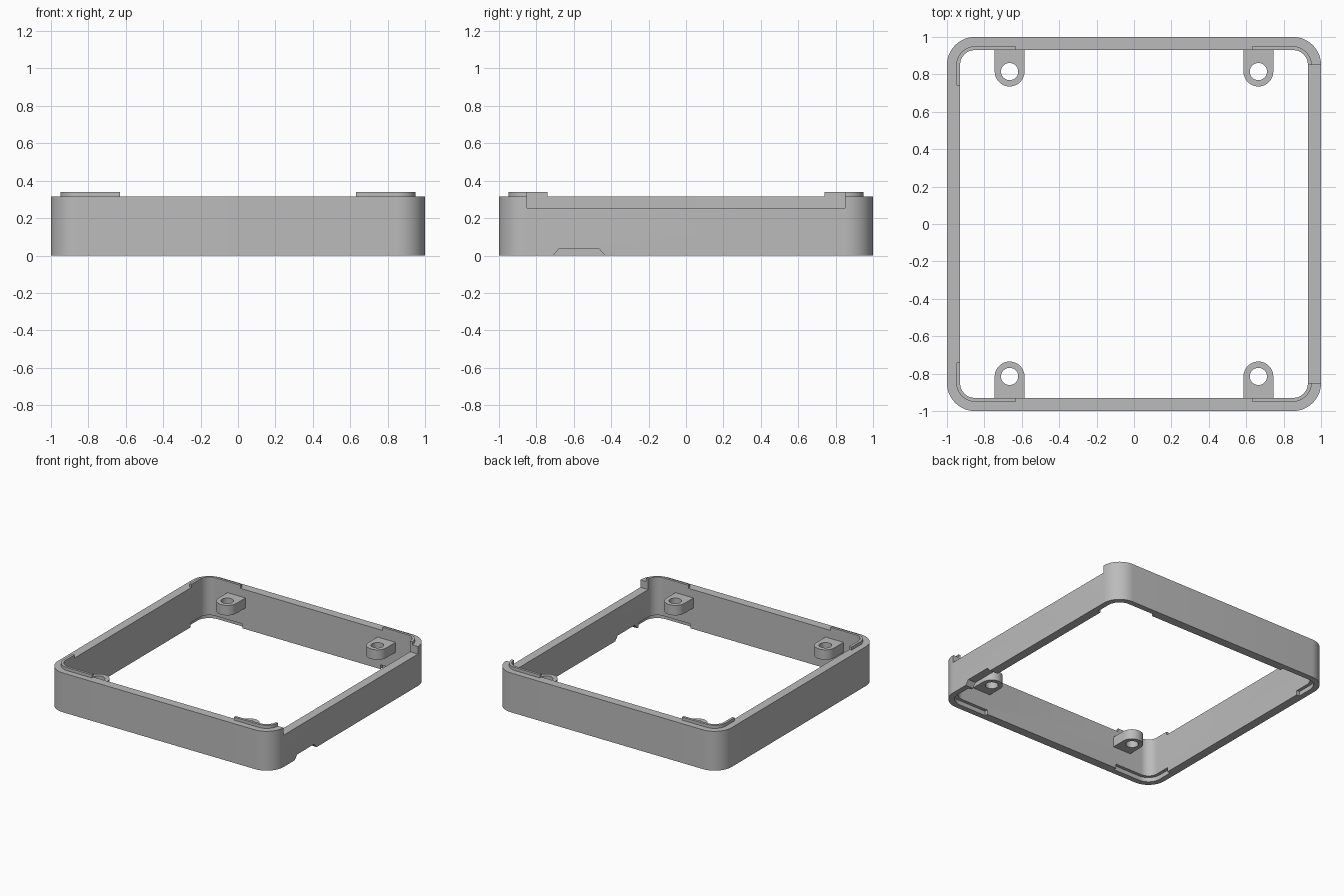
import bpy, bmesh
from math import sin, cos, pi, radians

if "Cube" in bpy.data.objects:
    bpy.data.objects.remove(bpy.data.objects["Cube"])

GREY = bpy.data.materials.new("plain grey")
GREY.use_nodes = True
GREY.diffuse_color = (0.5, 0.5, 0.5, 1)
GREY.node_tree.nodes["Principled BSDF"].inputs["Base Color"].default_value = (0.5, 0.5, 0.5, 1)

HEIGHT = 0.315
C = 0.85            # centre of every corner arc
WALL_IN = 0.08      # inner corner radius
WALL_OUT = 0.15     # outer corner radius
SIGNS = [(sx, sy) for sx in (-1, 1) for sy in (-1, 1)]


def arc(cx, cy, r, a0, a1, n=14):
    angles = [radians(a0 + (a1 - a0) * i / n) for i in range(n + 1)]
    return [(cx + r * cos(a), cy + r * sin(a)) for a in angles]


def prism(name, points, low, high, axis="z"):
    """Extrude a closed outline along z, or a (y, z) outline along x."""
    place = (lambda p, h: (p[0], p[1], h)) if axis == "z" else (lambda p, h: (h, p[0], p[1]))
    bm = bmesh.new()
    face = bm.faces.new([bm.verts.new(place(p, low)) for p in points])
    ext = bmesh.ops.extrude_face_region(bm, geom=[face])
    shift = (0, 0, high - low) if axis == "z" else (high - low, 0, 0)
    bmesh.ops.translate(bm, vec=shift, verts=[v for v in ext["geom"] if isinstance(v, bmesh.types.BMVert)])
    bmesh.ops.recalc_face_normals(bm, faces=bm.faces)
    mesh = bpy.data.meshes.new(name)
    bm.to_mesh(mesh)
    bm.free()
    mesh.materials.append(GREY)
    obj = bpy.data.objects.new(name, mesh)
    bpy.context.collection.objects.link(obj)
    return obj


def cut(obj, cutter):
    """Subtract the cutter, bake the result and remove the cutter."""
    mod = obj.modifiers.new("cut", "BOOLEAN")
    mod.operation, mod.solver, mod.object = "DIFFERENCE", "EXACT", cutter
    bpy.context.view_layer.update()
    baked = bpy.data.meshes.new_from_object(obj.evaluated_get(bpy.context.evaluated_depsgraph_get()))
    obj.modifiers.clear()
    obj.data = baked
    bpy.data.objects.remove(cutter)


def rounded_square(r):
    return [p for i, (cx, cy) in enumerate([(C, C), (-C, C), (-C, -C), (C, -C)])
            for p in arc(cx, cy, r, 90 * i, 90 * i + 90)]


def corner_strip(r_in, r_out, end_x, end_y, sx, sy):
    """Outline of a bent strip that follows one corner."""
    def side(r):
        tail = [(C + r, end_y)] if end_y < C else []
        return tail + arc(C, C, r, 0, 90) + [(end_x, C + r)]
    return [(sx * x, sy * y) for x, y in side(r_in) + side(r_out)[::-1]]


def smooth(obj):
    bpy.ops.object.select_all(action="DESELECT")
    obj.select_set(True)
    bpy.context.view_layer.objects.active = obj
    bpy.ops.object.shade_smooth_by_angle(angle=radians(30))


# Square frame wall
frame = prism("frame_wall", rounded_square(WALL_OUT), 0, HEIGHT)
cut(frame, prism("opening", rounded_square(WALL_IN), -0.1, 0.5))

# Lowered top and small cable notch on the left wall
cut(frame, prism("top_notch", [(-C, 0.255), (C, 0.255), (C, 0.5), (-C, 0.5)], 0.87, 1.1, "x"))
cut(frame, prism("cable_notch", [(-0.74, -0.035), (-0.68, 0.035), (-0.465, 0.035), (-0.4, -0.035)],
                 0.87, 1.1, "x"))

# Stacking recesses under each corner
for sx, sy in SIGNS:
    cut(frame, prism("recess", corner_strip(0.06, 0.105, 0.61, 0.73, sx, sy), -0.1, 0.035))
smooth(frame)

for sx, sy in SIGNS:
    where = ("front" if sy < 0 else "back") + ("_left" if sx > 0 else "_right")

    # Stacking lip on top of each corner
    end_y = C if sx > 0 else 0.74
    smooth(prism(where + "_lip", corner_strip(WALL_IN, 0.1, 0.63, end_y, sx, sy), HEIGHT, 0.34))

    # Screw tab with a hole
    tx, ty = sx * 0.665, 0.815
    outline = [(tx + 0.08, 0.94), (tx - 0.08, 0.94)] + arc(tx, ty, 0.08, 180, 360)
    tab = prism(where + "_screw_tab", [(x, sy * y) for x, y in outline], 0.17, 0.25)
    cut(tab, prism("hole", arc(tx, sy * ty, 0.046, 0, 348.75, 31), 0, 0.4))
    smooth(tab)
